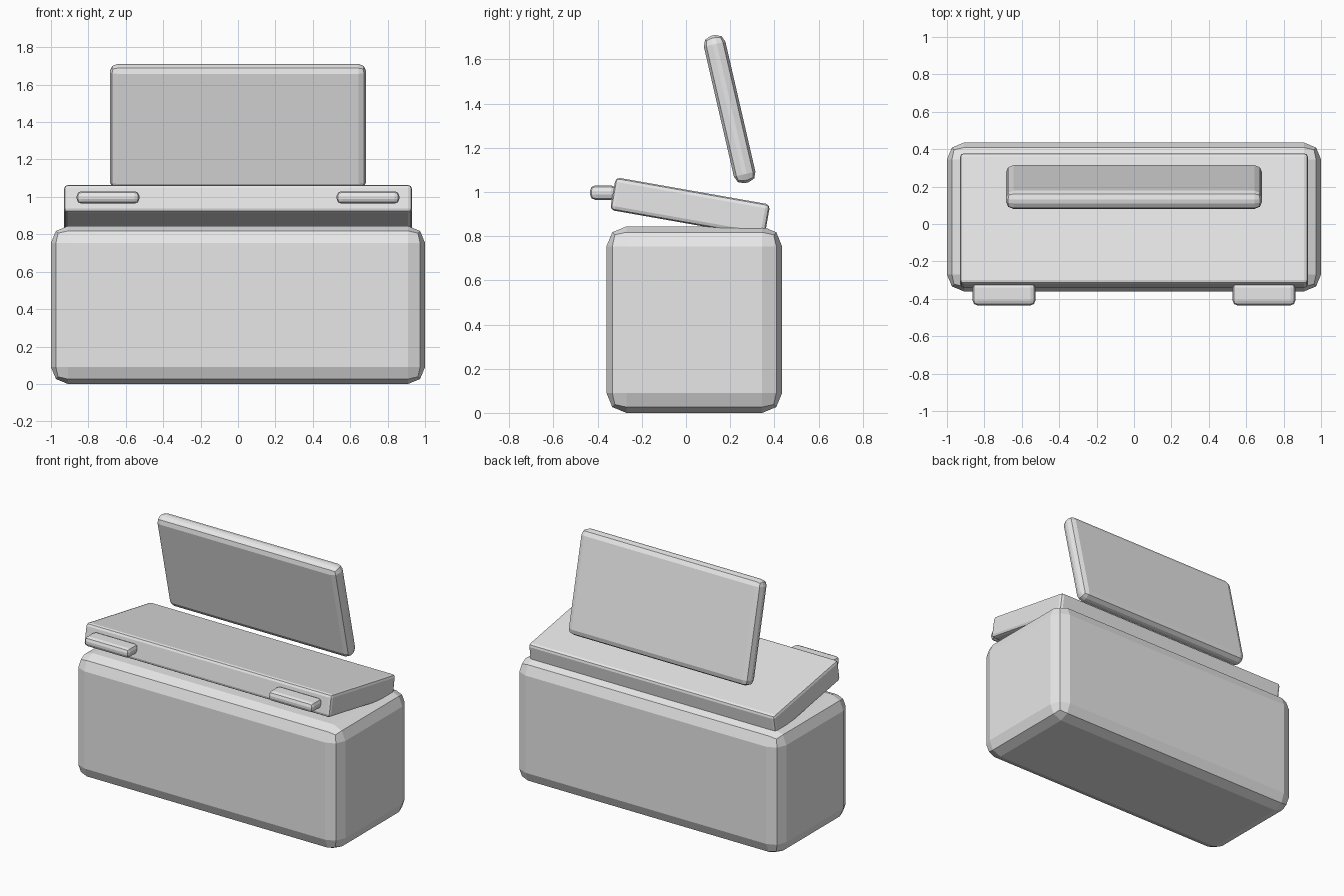
import bpy, bmesh, math

if "Cube" in bpy.data.objects:
    bpy.data.objects.remove(bpy.data.objects["Cube"])

grey = bpy.data.materials.new("light grey")
grey.diffuse_color = (0.8, 0.8, 0.8, 1.0)
grey.use_nodes = True
grey.node_tree.nodes["Principled BSDF"].inputs["Base Color"].default_value = grey.diffuse_color


def rounded_box(name, centre, size, bevel, tilt=0.0):
    """Flat-shaded box with a two-step bevel, tilted about x (degrees)."""
    bm = bmesh.new()
    bmesh.ops.create_cube(bm, size=1.0)
    bmesh.ops.scale(bm, vec=size, verts=bm.verts)
    mesh = bpy.data.meshes.new(name)
    bm.to_mesh(mesh)
    bm.free()
    mesh.materials.append(grey)
    obj = bpy.data.objects.new(name, mesh)
    bpy.context.collection.objects.link(obj)
    obj.location = centre
    obj.rotation_euler.x = math.radians(tilt)
    mod = obj.modifiers.new("Bevel", 'BEVEL')
    mod.width = bevel
    mod.segments = 2
    mod.limit_method = 'NONE'
    return obj


# Main case
rounded_box("body", (0, 0.0375, 0.422), (2.0, 0.795, 0.844), 0.09)

# Sloping panel resting on the case
rounded_box("sloped_panel", (0, 0.0185, 0.931), (1.86, 0.71, 0.15), 0.02, -10)

# Upright board leaning forward above the panel
rounded_box("upright_board", (0, 0.1975, 1.375), (1.37, 0.10, 0.684), 0.04, 13)

# Pair of front tabs
for side, label in ((-1, "left"), (1, "right")):
    rounded_box(label + "_front_tab", (side * 0.695, -0.375, 0.997),
                (0.335, 0.12, 0.066), 0.025)
